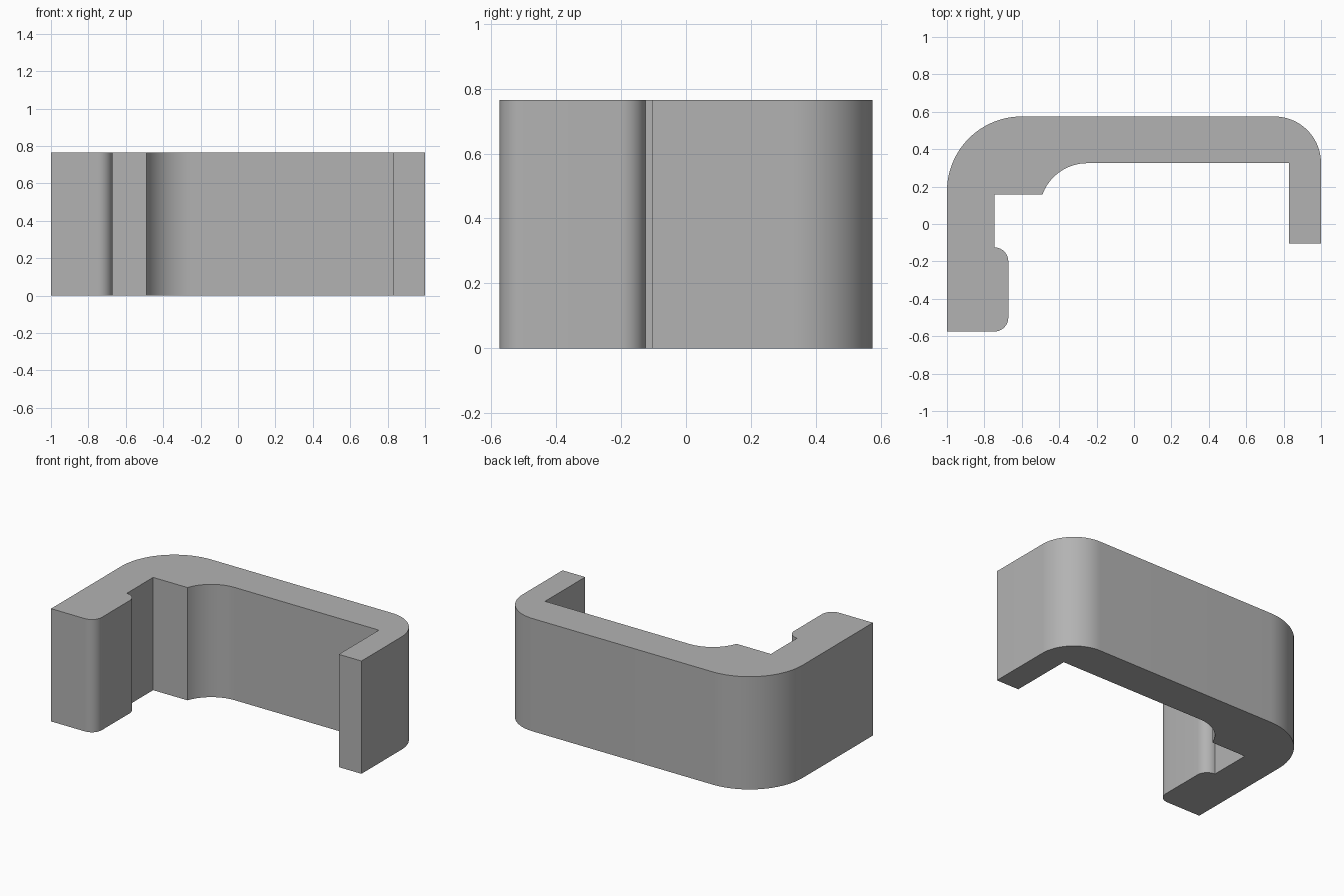
import bpy
import bmesh
from math import cos, sin, radians

cube = bpy.data.objects.get("Cube")
if cube:
    bpy.data.objects.remove(cube, do_unlink=True)

HEIGHT = 0.765


def arc(cx, cy, r, start, end, steps=20):
    """Points along a circular arc, angles in degrees."""
    angles = [radians(start + (end - start) * i / steps) for i in range(steps + 1)]
    return [(cx + r * cos(a), cy + r * sin(a)) for a in angles]


# Clip outline, counter-clockwise from the outer corner of the long leg
outline = [(-1, -0.575)]
outline += arc(-0.747, -0.5, 0.075, -90, 0, 10)       # rounded lip
outline += arc(-0.747, -0.2, 0.075, 0, 90, 10)
outline += [(-0.747, 0.157)]                          # notch behind the lip
outline += arc(-0.25, 0.07, 0.255, 160, 90)           # inner fillet
outline += [(0.83, 0.325), (0.83, -0.105), (1, -0.105)]  # short leg
outline += arc(0.75, 0.325, 0.25, 0, 90)              # outer corners
outline += arc(-0.6, 0.175, 0.4, 90, 180, 28)

# Extrude the outline upward
bm = bmesh.new()
base = bm.faces.new([bm.verts.new((x, y, 0)) for x, y in outline])
top = bmesh.ops.extrude_face_region(bm, geom=[base], use_keep_orig=True)
verts = [g for g in top["geom"] if isinstance(g, bmesh.types.BMVert)]
bmesh.ops.translate(bm, verts=verts, vec=(0, 0, HEIGHT))
bmesh.ops.recalc_face_normals(bm, faces=bm.faces)
mesh = bpy.data.meshes.new("clip_bracket")
bm.to_mesh(mesh)
bm.free()
clip = bpy.data.objects.new("clip_bracket", mesh)
bpy.context.collection.objects.link(clip)

# Plain grey
grey = bpy.data.materials.new("plain_grey")
grey.use_nodes = True
colour = (0.45, 0.45, 0.45, 1)
grey.diffuse_color = colour
grey.node_tree.nodes["Principled BSDF"].inputs["Base Color"].default_value = colour
mesh.materials.append(grey)

# Smooth curved walls, sharp edges
bpy.ops.object.select_all(action="DESELECT")
clip.select_set(True)
bpy.context.view_layer.objects.active = clip
bpy.ops.object.shade_smooth_by_angle(angle=radians(30))
